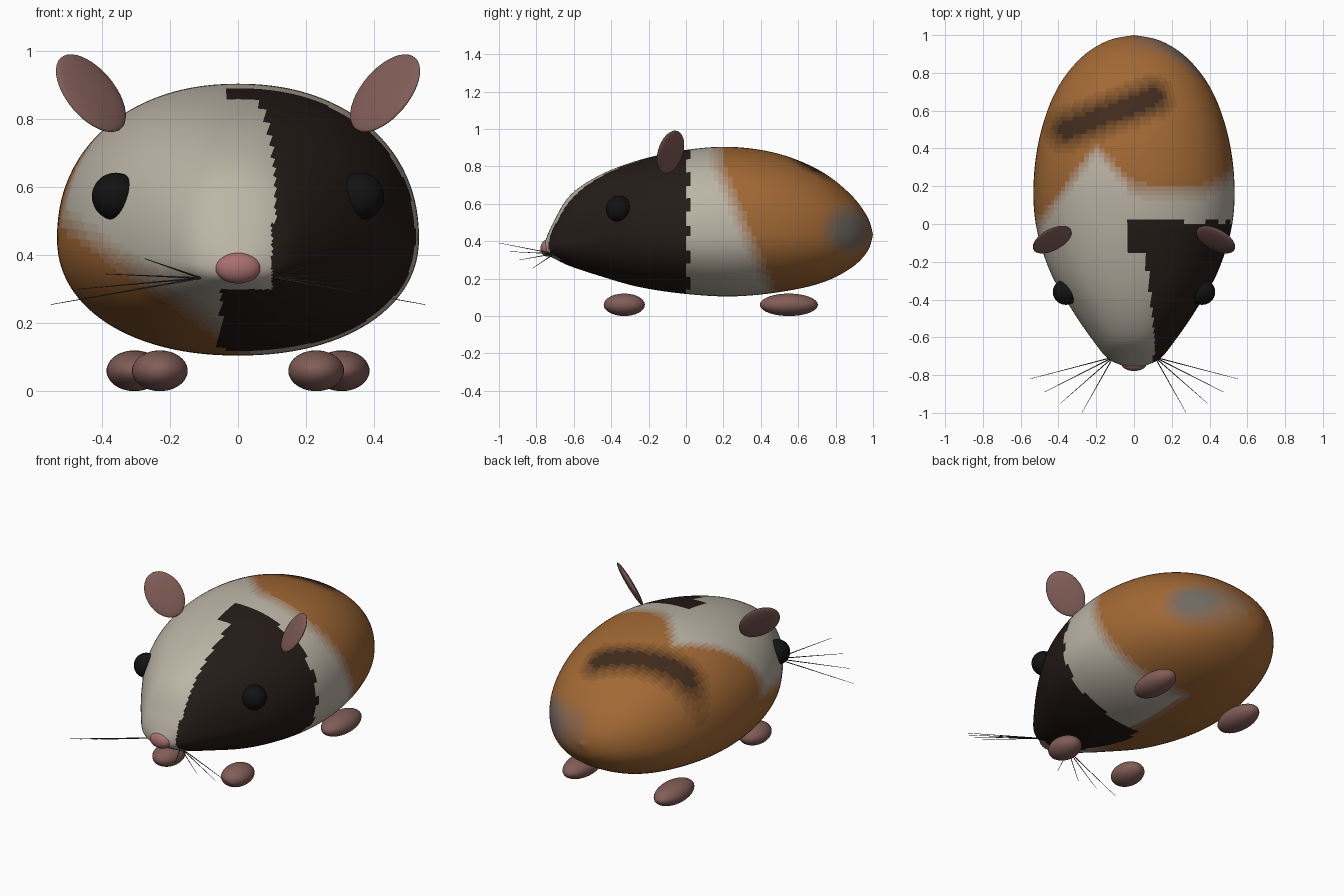
import bpy, bmesh, math
from mathutils import Matrix, Vector

if "Cube" in bpy.data.objects:
    bpy.data.objects.remove(bpy.data.objects["Cube"])

WHITE, ORANGE = Vector((.50, .46, .38)), Vector((.36, .14, .035))
DARK, GREY = Vector((.018, .011, .009)), Vector((.16, .14, .115))
mats = {}


def material(color):
    key = tuple(round(c, 3) for c in color)
    if key not in mats:
        mats[key] = bpy.data.materials.new("coat_%d" % len(mats))
        mats[key].diffuse_color = (*key, 1)
    return mats[key]


def finish(bm, name):
    bmesh.ops.recalc_face_normals(bm, faces=bm.faces)
    for f in bm.faces:
        f.smooth = True
    me = bpy.data.meshes.new(name)
    bm.to_mesh(me)
    bm.free()
    ob = bpy.data.objects.new(name, me)
    bpy.context.collection.objects.link(ob)
    return ob


def ellipsoid(name, center, radii, color, axes=None):
    bm = bmesh.new()
    rot = Matrix(axes).transposed().to_4x4() if axes else Matrix()
    m = Matrix.Translation(center) @ rot @ Matrix.Diagonal((*radii, 1))
    bmesh.ops.create_uvsphere(bm, u_segments=40, v_segments=24, radius=1, matrix=m)
    ob = finish(bm, name)
    ob.data.materials.append(material(color))


def ramp(v, points):
    for (a, p), (b, q) in zip(points, points[1:]):
        if v <= b:
            return p + (q - p) * max(0, (v - a) / (b - a))
    return points[-1][1]


def fade(d, width):
    # blend in five steps, so few materials are needed
    return round(min(1, max(0, .5 + d / width)) * 5) / 5


def coat(p):
    x, y, z = p
    # orange rear, reaching forward along the lower left flank
    edge = ramp(x, [(-.5, 0), (-.35, .2), (-.2, .4), (0, .18), (.1, .17)])
    if x > 0:
        edge += .42 * max(0, .8 - z)
    o = max(fade(y - edge, .1), fade(min(.15 - .7 * x - z, y + .55), .1) if x < .03 else 0)
    c = WHITE.lerp(ORANGE, o)
    # dark streak on the back and grey spot on the right of the rump
    a, b = Vector((-.36, .5)), Vector((.1, .67))
    q = Vector((x, y))
    t = min(1, max(0, (q - a).dot(b - a) / (b - a).length_squared))
    if z > .5:
        c = c.lerp(DARK, .9 * fade(.085 - (q - a.lerp(b, t)).length, .1))
    if x > 0:
        c = c.lerp(GREY, fade(.11 - Vector((y - .87, z - .46)).length, .1))
    # dark right half of the head
    side = .1 if z > .3 else -.05
    if z > .5:
        side = ramp(y, [(-.6, .11), (-.16, .06), (-.15, -.04)])
    back = .01 + .015 * math.sin(z * 45)
    return DARK if x > side and y < back else c


# body: y, half width, bottom, widest height, top
ST = [(-.765, 0, .37, .37, .37), (-.75, .06, .335, .37, .41), (-.71, .14, .31, .38, .50),
      (-.62, .215, .267, .40, .645), (-.46, .325, .214, .43, .754), (-.25, .445, .155, .445, .834),
      (0, .52, .118, .45, .888), (.25, .53, .105, .45, .904), (.5, .49, .128, .45, .866),
      (.72, .405, .176, .445, .775), (.88, .28, .255, .44, .65), (.97, .14, .345, .435, .53),
      (1, 0, .435, .435, .435)]


def station(u):
    i = min(int(u), len(ST) - 2)
    t = u - i
    p0, p1, p2, p3 = (ST[min(max(i + k, 0), len(ST) - 1)] for k in (-1, 0, 1, 2))
    return [.5 * (2 * b + (c - a) * t + (2 * a - 5 * b + 4 * c - d) * t * t
                  + (3 * b - a - 3 * c + d) * t ** 3) for a, b, c, d in zip(p0, p1, p2, p3)]


N, STEPS, POWER = 112, 10, 2 / 2.15
bm = bmesh.new()
rings = []
for k in range(1, (len(ST) - 1) * STEPS):
    y, w, lo, mid, hi = station(k / STEPS)
    ring = []
    for j in range(N):
        a = math.tau * j / N
        s, c = math.sin(a), math.cos(a)
        h = hi - mid if s > 0 else mid - lo
        ring.append(bm.verts.new((math.copysign(abs(c) ** POWER, c) * w, y,
                                  mid + math.copysign(abs(s) ** POWER, s) * h)))
    rings.append(ring)
for r, s in zip(rings, rings[1:]):
    for j in range(N):
        bm.faces.new((r[j], r[j - 1], s[j - 1], s[j]))
for end, ring in ((ST[0], rings[0]), (ST[-1], rings[-1])):
    tip = bm.verts.new((0, end[0], end[3]))
    for j in range(N):
        bm.faces.new((ring[j - 1], ring[j], tip))
body = finish(bm, "body")
slots = {}
for poly in body.data.polygons:
    m = material(coat(poly.center))
    if m.name not in slots:
        slots[m.name] = len(slots)
        body.data.materials.append(m)
    poly.material_index = slots[m.name]

# nose
SKIN = (.22, .11, .095)
ellipsoid("nose", (0, -.74, .363), (.067, .038, .046), (.40, .16, .16))

for s, side in ((1, "right"), (-1, "left")):
    # ear: thin oval dish facing forward and inward
    n = Vector((-.56 * s, -.69, .45)).normalized()
    d = Vector((.65 * s, -.03, .76))
    d = (d - n * d.dot(n)).normalized()
    ellipsoid("ear_" + side, (.433 * s, -.083, .877), (.137, .1, .018), SKIN, (d, n.cross(d), n))
    # eye and feet
    ellipsoid("eye_" + side, (.36 * s, -.36, .573), (.07, .068, .07), (.006, .006, .006))
    ellipsoid("front_foot_" + side, (.23 * s, -.33, .06), (.082, .11, .06), SKIN)
    ellipsoid("back_foot_" + side, (.305 * s, .55, .06), (.082, .155, .06), SKIN)
    # whiskers: thin tapered hairs fanning out from the cheek
    cu = bpy.data.curves.new("whiskers_" + side, "CURVE")
    cu.dimensions, cu.bevel_depth, cu.bevel_resolution = "3D", .003, 1
    for tip in ((.55, -.82, .255), (.475, -.89, .30), (.39, -.95, .345), (.275, -.997, .39)):
        sp = cu.splines.new("POLY")
        sp.points.add(1)
        sp.points[0].co = (.11 * s, -.705, .333, 1)
        sp.points[1].co = (tip[0] * s, tip[1], tip[2], 1)
        sp.points[1].radius = .3
    cu.materials.append(material((.06, .055, .05)))
    bpy.context.collection.objects.link(bpy.data.objects.new("whiskers_" + side, cu))

for m in bpy.data.materials:
    if m.users and not m.is_grease_pencil:
        m.use_nodes = True
        m.node_tree.nodes["Principled BSDF"].inputs["Base Color"].default_value = m.diffuse_color
